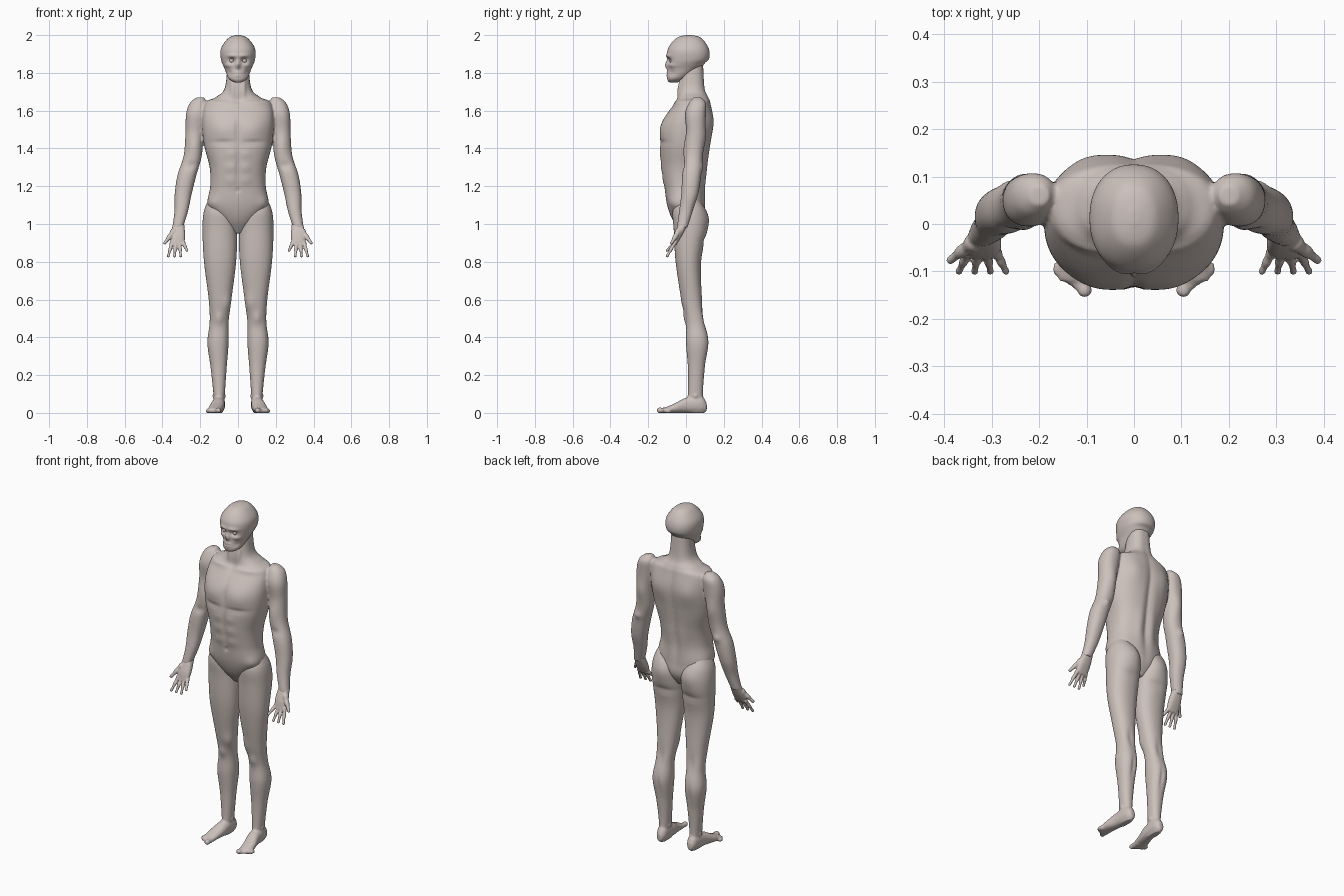
import bpy
import bmesh
from math import cos, sin, pi, exp, copysign
from mathutils import Vector, Matrix

cube = bpy.data.objects.get("Cube")
if cube:
    bpy.data.objects.remove(cube, do_unlink=True)

skin = bpy.data.materials.new("warm_grey_clay")
skin.use_nodes = True
tone = (0.6, 0.53, 0.5, 1)
skin.diffuse_color = tone
skin.node_tree.nodes["Principled BSDF"].inputs["Base Color"].default_value = tone

FRONT, BACK = Vector((0, -1, 0)), Vector((0, 1, 0))
RAISE, SINK = 0.009, -0.008


def smooth_rows(rows, steps=8):
    """Run a smooth curve through the cross-section rows."""
    rows = [Vector(row) for row in rows]
    last = len(rows) - 1
    result = []
    for i in range(last):
        before, start, end = rows[max(i - 1, 0)], rows[i], rows[i + 1]
        after = rows[min(i + 2, last)]
        for step in range(steps):
            t = step / steps
            bend = 2 * before - 5 * start + 4 * end - after
            twist = 3 * start - before - 3 * end + after
            result.append((2 * start + (end - before) * t + bend * t * t + twist * t ** 3) / 2)
    return result + [rows[last]]


def loft(bm, rows, power=2.2, along_y=False, segments=80):
    """Skin rows of (position, left, right, front, back) with rounded rings."""
    rings = []
    for place, left, right, front, back in smooth_rows(rows):
        ring = []
        for k in range(segments):
            angle = 2 * pi * k / segments
            c, s = cos(angle), sin(angle)
            u = (left + right) / 2 + (right - left) / 2 * copysign(abs(c) ** (2 / power), c)
            v = (front + back) / 2 + (back - front) / 2 * copysign(abs(s) ** (2 / power), s)
            ring.append(bm.verts.new((u, place, v) if along_y else (u, v, place)))
        rings.append(ring)
    faces = [bm.faces.new(rings[0]), bm.faces.new(rings[-1])]
    for low, high in zip(rings, rings[1:]):
        for k in range(segments):
            n = (k + 1) % segments
            faces.append(bm.faces.new((low[k], low[n], high[n], high[k])))
    bmesh.ops.recalc_face_normals(bm, faces=faces)
    bm.normal_update()
    return [vert for ring in rings for vert in ring]


def symmetric(rows):
    """Widen rows of (height, half width, front, back) to both sides."""
    return [(z, -half, half, front, back) for z, half, front, back in rows]


def sculpt(verts, facing, amount, **landmarks):
    """Swell or press one face of a form at landmarks of (x, z, width, height)."""
    for x, z, width, height in landmarks.values():
        for vert in verts:
            far = ((abs(vert.co.x) - x) / width) ** 2 + ((vert.co.z - z) / height) ** 2
            toward = max(0, vert.normal.dot(facing))
            vert.co += vert.normal * amount * toward * exp(-far)


def ball(bm, centre, radius):
    bmesh.ops.create_icosphere(bm, subdivisions=3, radius=radius,
                               matrix=Matrix.Translation(centre))


def digit(bm, base, tip, thick, thin):
    """A finger or toe: a tapered chain of balls with slight knuckles."""
    base, tip = Vector(base), Vector(tip)
    count = 14
    for i in range(count + 1):
        t = i / count
        knuckle = 1 + 0.1 * cos(4 * pi * t)
        ball(bm, base.lerp(tip, t), (thick + (thin - thick) * t) * knuckle)


def mirror_copy(bm):
    """Add the opposite limb to the same mesh."""
    copy = bmesh.ops.duplicate(bm, geom=bm.verts[:] + bm.edges[:] + bm.faces[:])["geom"]
    for item in copy:
        if isinstance(item, bmesh.types.BMVert):
            item.co.x = -item.co.x
    bmesh.ops.reverse_faces(bm, faces=[f for f in copy if isinstance(f, bmesh.types.BMFace)])


def finish(bm, name, voxel=None, mirror=False):
    """Turn the mesh into an object and fuse its overlapping masses."""
    mesh = bpy.data.meshes.new(name)
    bm.to_mesh(mesh)
    bm.free()
    mesh.materials.append(skin)
    for face in mesh.polygons:
        face.use_smooth = True
    obj = bpy.data.objects.new(name, mesh)
    bpy.context.collection.objects.link(obj)
    if voxel:
        fuse = obj.modifiers.new("fuse", "REMESH")
        fuse.mode = "VOXEL"
        fuse.voxel_size = voxel
        fuse.use_smooth_shade = True
        soften = obj.modifiers.new("soften", "SMOOTH")
        soften.factor = 0.5
        soften.iterations = 3
    if mirror:
        obj.modifiers.new("mirror", "MIRROR").use_mirror_merge = False


# Arms: round sections of (height, x, y, radius) from shoulder cap to wrist
bm = bmesh.new()
arm = loft(bm, [(z, x - r, x + r, y - r, y + r) for z, x, y, r in [
    (1.67, .2, .06, .02), (1.64, .21, .06, .045), (1.58, .22, .05, .055),
    (1.48, .23, .05, .048), (1.36, .24, .04, .048), (1.26, .27, .03, .05),
    (1.16, .29, .02, .045), (1.07, .3, 0, .036), (.98, .32, -.02, .028)]])
sculpt(arm, FRONT, RAISE, biceps=(.23, 1.41, .03, .06))
sculpt(arm, FRONT, SINK, elbow_bend=(.25, 1.31, .03, .02))
sculpt(arm, BACK, RAISE, triceps=(.23, 1.46, .03, .06), elbow=(.26, 1.3, .02, .02))
mirror_copy(bm)

# Torso and neck, from the crotch up into the skull
torso = loft(bm, symmetric([
    (.95, .03, -.02, .06), (1.02, .1, -.07, .1), (1.1, .16, -.1, .1),
    (1.2, .147, -.115, .095), (1.3, .15, -.13, .11), (1.42, .18, -.137, .13),
    (1.54, .19, -.125, .145), (1.64, .175, -.06, .13), (1.67, .12, -.045, .12),
    (1.72, .07, -.04, .1), (1.86, .055, -.02, .09)]), power=2.4)
sculpt(torso, FRONT, RAISE,
       pectoral=(.08, 1.5, .06, .05), hip_crest=(.14, 1.11, .03, .03),
       collarbone=(.1, 1.64, .07, .01), neck_cord=(.03, 1.72, .01, .05))
for level in range(3):
    sculpt(torso, FRONT, RAISE / 2, abdominal=(.04, 1.23 + .07 * level, .03, .025))
sculpt(torso, FRONT, SINK,
       under_pectoral=(.08, 1.43, .06, .01), breastbone=(0, 1.5, .01, .08),
       belly_line=(0, 1.3, .01, .1), navel=(0, 1.18, .01, .01), throat=(0, 1.65, .02, .02))
sculpt(torso, BACK, RAISE, shoulder_blade=(.1, 1.54, .05, .07), loin=(.04, 1.22, .03, .1))
sculpt(torso, BACK, SINK * 1.5, spine_groove=(0, 1.4, .02, .25))
finish(bm, "torso_and_arms", voxel=.006)

# Legs
bm = bmesh.new()
leg = loft(bm, [
    (1.14, .07, .15, -.04, .06), (1.07, .02, .18, -.07, .1), (.97, .005, .188, -.065, .11),
    (.8, .01, .18, -.055, .08), (.6, .035, .155, -.025, .085), (.48, .05, .15, 0, .1),
    (.37, .05, .162, 0, .12), (.24, .06, .145, .01, .1), (.1, .07, .13, .01, .09),
    (0, .08, .12, 0, .1)])
sculpt(leg, BACK, RAISE * 1.4, buttock=(.08, 1.03, .06, .06))
sculpt(leg, BACK, SINK, buttock_fold=(.08, .91, .07, .02), knee_hollow=(.1, .51, .02, .05),
       calf_groove=(.1, .33, .01, .06))
sculpt(leg, FRONT, RAISE, kneecap=(.1, .5, .02, .03), inner_thigh=(.05, .58, .03, .04))
for ankle_bone in (.078, .122):
    ball(bm, (ankle_bone, .05, .09), .014)

# Feet and toes, fused to the legs
loft(bm, [
    (.11, .085, .115, .01, .05), (.08, .07, .13, 0, .09), (0, .07, .14, 0, .08),
    (-.06, .08, .155, 0, .05), (-.12, .09, .16, 0, .025)], along_y=True)
for i in range(5):
    x = .104 + .014 * i
    radius = .01 if i else .014
    digit(bm, (x, -.09, radius), (x, .01 * i - .14, radius), radius, radius)
finish(bm, "leg_and_foot", voxel=.006, mirror=True)

# Hands, palms forward with the thumbs outward
bm = bmesh.new()
loft(bm, [(1, .285, .345, -.04, .01), (.94, .28, .355, -.065, -.02),
          (.89, .285, .355, -.075, -.05)], power=2.5)
for i in range(4):
    digit(bm, (.29 + .02 * i, -.06, .9), (.27 + .033 * i, -.1, .83 if i else .86), .011, .007)
digit(bm, (.34, -.04, .96), (.387, -.076, .9), .017, .008)
finish(bm, "hand", voxel=.0035, mirror=True)

# Head
bm = bmesh.new()
head = loft(bm, symmetric([
    (2, .01, 0, .03), (1.985, .05, -.05, .08), (1.93, .09, -.095, .12),
    (1.87, .09, -.1, .12), (1.82, .07, -.095, .07), (1.77, .05, -.1, 0),
    (1.75, .02, -.09, -.04)]))
sculpt(head, FRONT, -.02, eye_socket=(.034, 1.865, .018, .014))
sculpt(head, FRONT, RAISE * 2, nose=(0, 1.84, .01, .02))
sculpt(head, FRONT, RAISE, brow=(.03, 1.89, .03, .01), cheekbone=(.055, 1.84, .02, .01),
       lips=(0, 1.795, .02, .013))
sculpt(head, FRONT, SINK, mouth_line=(0, 1.795, .02, .004), cheek_hollow=(.05, 1.8, .015, .015))
sculpt(head, BACK, SINK, skull_base=(0, 1.85, .08, .01))
finish(bm, "head", voxel=.004)

# Eyeballs
bm = bmesh.new()
for side in (1, -1):
    ball(bm, (.034 * side, -.074, 1.865), .013)
finish(bm, "eyeballs")
